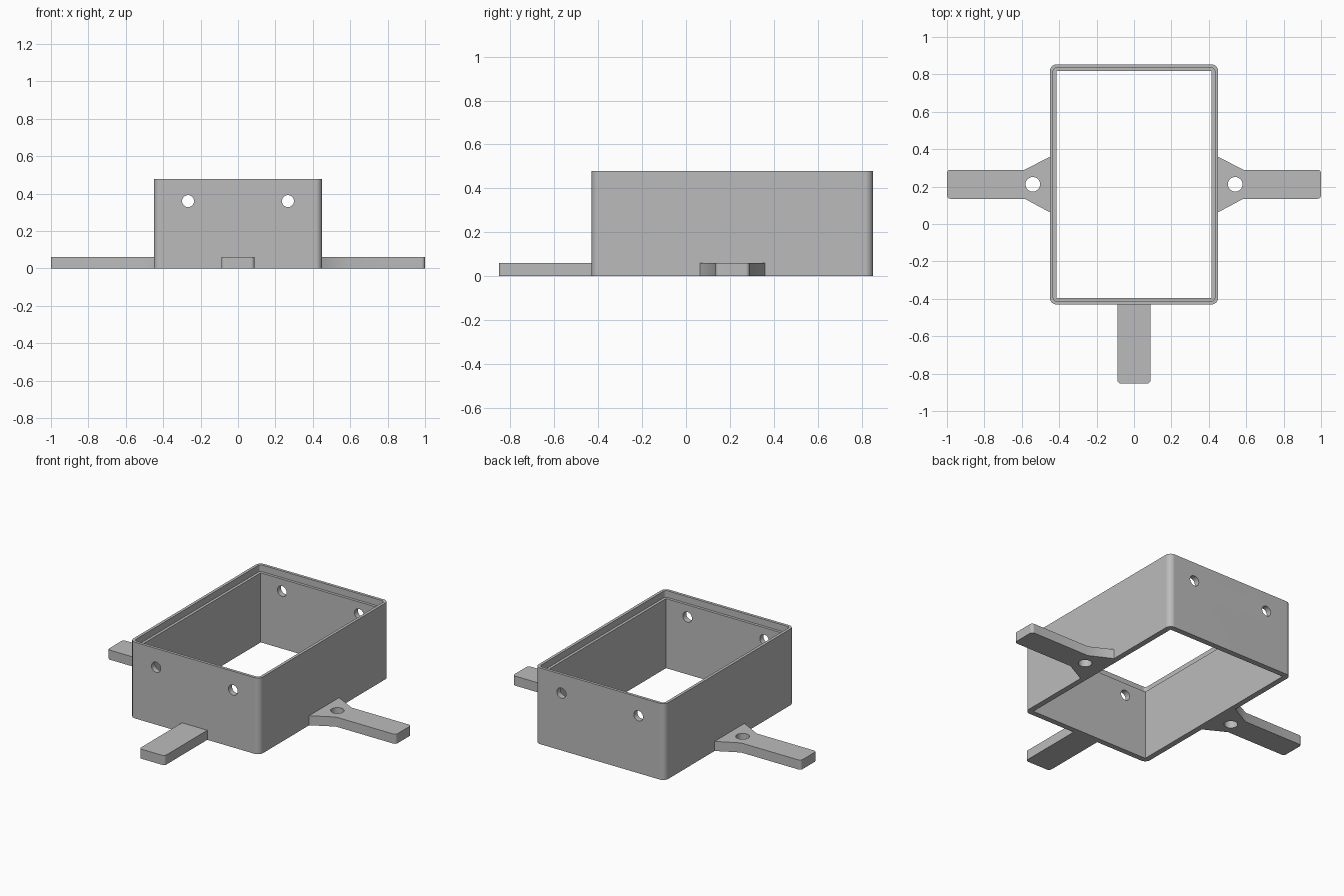
import bpy, bmesh, math
from mathutils import Vector, Matrix

cube = bpy.data.objects.get("Cube")
if cube:
    bpy.data.objects.remove(cube, do_unlink=True)

grey = bpy.data.materials.new("plain grey")
grey.use_nodes = True
COLOUR = (0.5, 0.5, 0.5, 1)
grey.diffuse_color = COLOUR
grey.node_tree.nodes["Principled BSDF"].inputs["Base Color"].default_value = COLOUR


def add_object(name, bm):
    bmesh.ops.recalc_face_normals(bm, faces=bm.faces)
    mesh = bpy.data.meshes.new(name)
    bm.to_mesh(mesh)
    bm.free()
    mesh.materials.append(grey)
    obj = bpy.data.objects.new(name, mesh)
    bpy.context.collection.objects.link(obj)
    return obj


def rounded(corners, steps=8):
    """Outline from (x, y, radius) corners, each rounded by its radius."""
    points = []
    for i, (x, y, r) in enumerate(corners):
        p = Vector((x, y))
        if r == 0:
            points.append(p)
            continue
        a = (Vector(corners[i - 1][:2]) - p).normalized()
        b = (Vector(corners[(i + 1) % len(corners)][:2]) - p).normalized()
        centre = p + (a + b) * r
        for k in range(steps + 1):
            t = math.radians(90) * k / steps
            points.append(centre - b * r * math.cos(t) - a * r * math.sin(t))
    return points


def prism(name, outline, z0, z1):
    bm = bmesh.new()
    face = bm.faces.new([bm.verts.new((p.x, p.y, z0)) for p in outline])
    top = bmesh.ops.extrude_face_region(bm, geom=[face])["geom"]
    bmesh.ops.translate(bm, vec=(0, 0, z1 - z0),
                        verts=[v for v in top if isinstance(v, bmesh.types.BMVert)])
    return add_object(name, bm)


def frame_outline(inset, radius):
    x, y0, y1 = 0.45 - inset, -0.43 + inset, 0.853 - inset
    return rounded([(-x, y0, radius), (x, y0, radius), (x, y1, radius), (-x, y1, radius)])


def drill(name, centre, radius, depth, rotation=Matrix()):
    bm = bmesh.new()
    bmesh.ops.create_cone(bm, cap_ends=True, segments=32, radius1=radius, radius2=radius,
                          depth=depth, matrix=Matrix.Translation(centre) @ rotation)
    return add_object(name, bm)


def cut(obj, cutters):
    for cutter in cutters:
        mod = obj.modifiers.new("cut", 'BOOLEAN')
        mod.operation, mod.solver, mod.object = 'DIFFERENCE', 'EXACT', cutter
    graph = bpy.context.evaluated_depsgraph_get()
    obj_mesh = bpy.data.meshes.new_from_object(obj.evaluated_get(graph))
    obj.modifiers.clear()
    obj.data = obj_mesh
    for cutter in cutters:
        bpy.data.objects.remove(cutter, do_unlink=True)


def finish(obj):
    obj.data.shade_smooth()
    obj.data.set_sharp_from_angle(angle=math.radians(30))
    mod = obj.modifiers.new("flat sides", 'WEIGHTED_NORMAL')
    mod.keep_sharp = True


HEIGHT, ARM = 0.478, 0.06

# Open box wall with a stepped rim and two screw holes through front and back
box = prism("box_wall", frame_outline(0, 0.036), 0, HEIGHT)
along_y = Matrix.Rotation(math.radians(90), 4, 'X')
cut(box, [prism("cavity", frame_outline(0.035, 0), -0.1, 0.6),
          prism("rim_step", frame_outline(0.018, 0.018), HEIGHT - 0.042, 0.6)]
    + [drill("wall_hole", (x, 0.2, 0.36), 0.032, 2, along_y) for x in (-0.267, 0.267)])
finish(box)

# Flared side arms, each with a vertical hole
for name, side in (("left_arm", 1), ("right_arm", -1)):
    corners = [(0.445, 0.06, 0), (0.585, 0.135, 0), (1, 0.135, 0.018),
               (1, 0.29, 0.018), (0.585, 0.29, 0), (0.445, 0.362, 0)]
    arm = prism(name, rounded([(side * x, y, r) for x, y, r in corners]), 0, ARM)
    cut(arm, [drill("arm_hole", (side * 0.541, 0.212, 0), 0.039, 0.3)])
    finish(arm)

# Plain front tab
tab = prism("front_tab", rounded([(-0.088, -0.425, 0), (-0.088, -0.853, 0.018),
                                  (0.088, -0.853, 0.018), (0.088, -0.425, 0)]), 0, ARM)
finish(tab)
